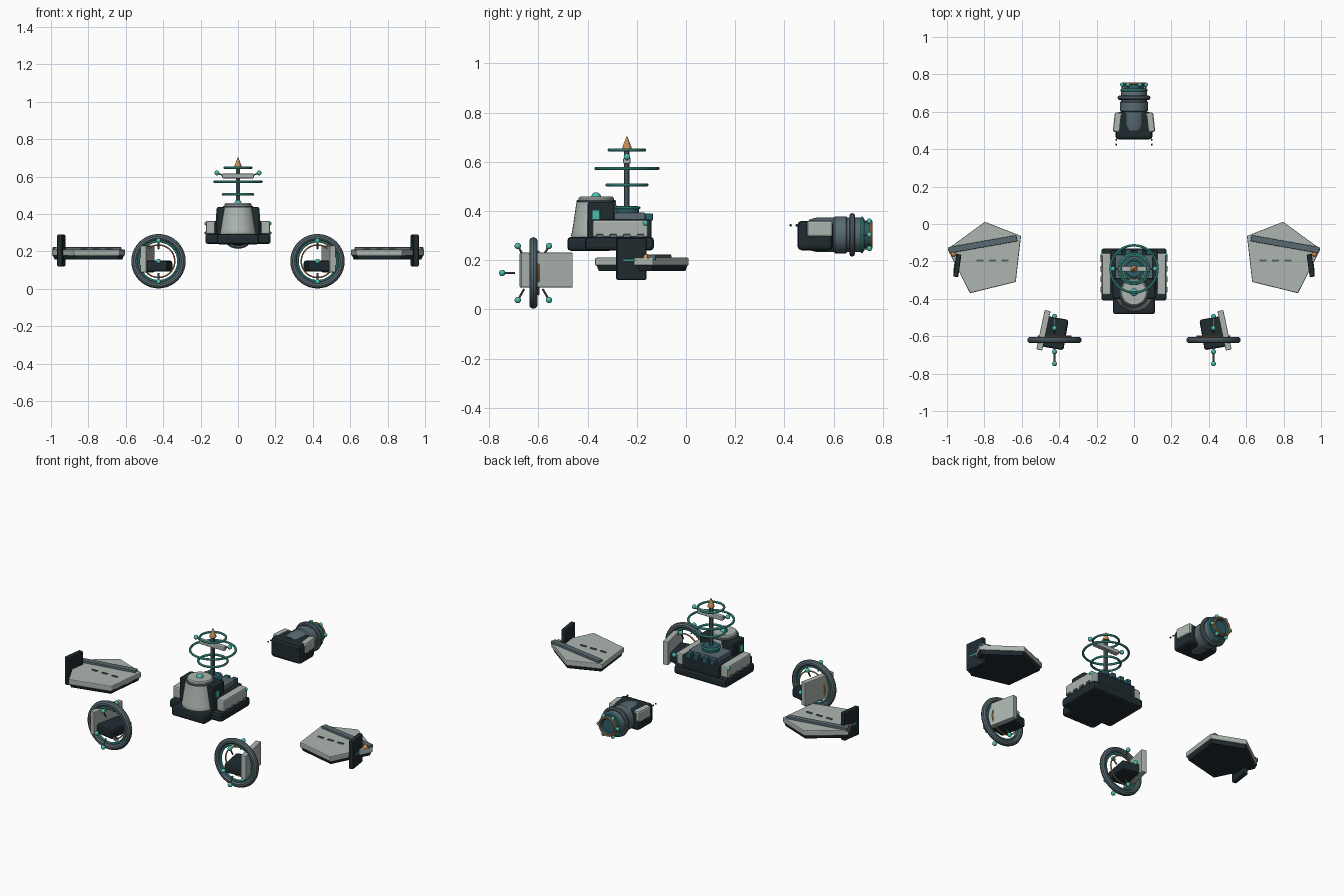
import bpy, bmesh, math
from mathutils import Vector, Matrix

if "Cube" in bpy.data.objects:
    bpy.data.objects.remove(bpy.data.objects["Cube"])

R = math.radians


def mat(name, c):
    m = bpy.data.materials.new(name)
    m.diffuse_color = (*c, 1)
    m.use_nodes = True
    m.node_tree.nodes["Principled BSDF"].inputs["Base Color"].default_value = m.diffuse_color
    return m


LIGHT = mat("pale_panel", (0.42, 0.47, 0.44))
DARK = mat("dark_hull", (0.014, 0.025, 0.03))
STEEL = mat("blue_steel", (0.10, 0.145, 0.165))
TEAL = mat("teal_glow", (0.07, 0.52, 0.43))
DEEP = mat("deep_teal", (0.025, 0.11, 0.14))
ORANGE = mat("orange_metal", (0.62, 0.28, 0.10))


def finish(name, bm, m, loc=(0, 0, 0), rot=(0, 0, 0), bevel=0, smooth=False):
    bmesh.ops.recalc_face_normals(bm, faces=bm.faces)
    me = bpy.data.meshes.new(name)
    bm.to_mesh(me)
    bm.free()
    me.materials.append(m)
    o = bpy.data.objects.new(name, me)
    bpy.context.collection.objects.link(o)
    o.location, o.rotation_euler = loc, rot
    if bevel:
        b = o.modifiers.new("bevel", 'BEVEL')
        b.width, b.segments = bevel, 2
    if smooth:
        bpy.ops.object.select_all(action='DESELECT')
        o.select_set(True)
        bpy.context.view_layer.objects.active = o
        bpy.ops.object.shade_smooth_by_angle(angle=R(35))
    return o


def box(name, m, loc, size, rz=0, bevel=0.006):
    bm = bmesh.new()
    bmesh.ops.create_cube(bm, size=1)
    bmesh.ops.scale(bm, vec=size, verts=bm.verts)
    return finish(name, bm, m, loc, (0, 0, rz), bevel)


def lathe(name, m, loc, prof, rot=(0, 0, 0), n=32, closed=False):
    """Spin an (r, z) profile around local z."""
    bm = bmesh.new()
    rings = [[bm.verts.new((r * math.cos(2 * math.pi * i / n), r * math.sin(2 * math.pi * i / n), z))
              for i in range(n)] for r, z in prof]
    pairs = list(zip(rings, rings[1:])) + ([(rings[-1], rings[0])] if closed else [])
    for a, b in pairs:
        for i in range(n):
            j = (i + 1) % n
            bm.faces.new((a[i], a[j], b[j], b[i]))
    if not closed:
        bm.faces.new(rings[0])
        bm.faces.new(rings[-1])
    return finish(name, bm, m, loc, rot, smooth=True)


def ring(name, m, loc, R1, r2, rot=(0, 0, 0)):
    prof = [(R1 + r2 * math.cos(math.tau * k / 10), r2 * math.sin(math.tau * k / 10)) for k in range(10)]
    return lathe(name, m, loc, prof, rot, 40, True)


def ball(name, m, loc, r):
    bm = bmesh.new()
    bmesh.ops.create_uvsphere(bm, u_segments=16, v_segments=10, radius=r)
    return finish(name, bm, m, loc, smooth=True)


def rod(name, m, a, b, r):
    a, b = Vector(a), Vector(b)
    q = (b - a).to_track_quat('Z', 'Y').to_euler()
    return lathe(name, m, a, [(r, 0), (r, (b - a).length)], q, 10)


def slab(name, m, pts, z0, z1, inset=1.0, bevel=0):
    """Polygon prism, its lower face scaled by inset about the centre."""
    cx, cy = (sum(p[k] for p in pts) / len(pts) for k in (0, 1))
    bm = bmesh.new()
    lo = [bm.verts.new((cx + (x - cx) * inset, cy + (y - cy) * inset, z0)) for x, y in pts]
    hi = [bm.verts.new((x, y, z1)) for x, y in pts]
    bm.faces.new(lo)
    bm.faces.new(hi)
    for i in range(len(pts)):
        j = (i + 1) % len(pts)
        bm.faces.new((lo[i], lo[j], hi[j], hi[i]))
    return finish(name, bm, m, bevel=bevel)


ALONG_Y = (-R(90), 0, 0)   # local z -> +y

# --- Central hub ---
box("hub_base", DARK, (0, -0.27, 0.267), (0.35, 0.28, 0.054), bevel=0.014)
box("hub_front_base", DARK, (0, -0.39, 0.266), (0.225, 0.185, 0.056), bevel=0.014)
box("hub_core", DARK, (0, -0.25, 0.325), (0.25, 0.22, 0.08))
box("hub_pillar_block", DARK, (0, -0.345, 0.36), (0.23, 0.11, 0.155), bevel=0.01)
box("engine_deck", STEEL, (0, -0.235, 0.377), (0.20, 0.14, 0.034))
lathe("cockpit_turret", LIGHT, (0, -0.365, 0),
      [(0.097, 0.285), (0.102, 0.30), (0.098, 0.315), (0.08, 0.435), (0.073, 0.442)])
ring("turret_collar", STEEL, (0, -0.365, 0.438), 0.075, 0.006)
lathe("turret_lid", LIGHT, (0, -0.365, 0), [(0.072, 0.43), (0.072, 0.452), (0.066, 0.458)])
ball("turret_beacon", TEAL, (0, -0.365, 0.456), 0.02)
for s in (-1, 1):
    box("hub_side_pod", LIGHT, (s * 0.147, -0.267, 0.328), (0.05, 0.225, 0.07), bevel=0.008)
    box("hub_window", TEAL, (s * 0.114, -0.365, 0.383), (0.008, 0.03, 0.038), bevel=0.002)
    ball("pod_lamp", TEAL, (s * 0.168, -0.165, 0.35), 0.011)
    for k in range(4):
        box("pod_vent", STEEL, (s * 0.172, -0.35 + k * 0.055, 0.299), (0.014, 0.03, 0.014), bevel=0.003)
    for k in range(2):
        box("deck_vent", DEEP, (s * (0.03 + 0.05 * k), -0.15, 0.375), (0.03, 0.03, 0.03), bevel=0.003)

# --- Antenna mast ---
Y = -0.24
lathe("mast_base", DEEP, (0, Y, 0), [(0.05, 0.39), (0.05, 0.412), (0.043, 0.42)])
ring("mast_base_ring", TEAL, (0, Y, 0.413), 0.05, 0.005)
rod("mast", STEEL, (0, Y, 0.41), (0, Y, 0.66), 0.012)
for z, r in ((0.506, 0.081), (0.573, 0.126), (0.648, 0.072)):
    ring("antenna_ring", TEAL, (0, Y, z), r, 0.0065)
lathe("antenna_tip", ORANGE, (0, Y, 0), [(0.019, 0.652), (0.019, 0.657), (0.002, 0.703)], n=16)
box("antenna_bar", LIGHT, (0, Y, 0.604), (0.17, 0.03, 0.026))
for s in (-1, 1):
    rod("antenna_arm", STEEL, (s * 0.08, Y, 0.607), (s * 0.112, Y, 0.62), 0.004)
    ball("antenna_node", TEAL, (s * 0.113, Y, 0.62), 0.013)

# --- Wings ---
wing = [(0.797, 0.012), (0.604, -0.064), (0.632, -0.31), (0.877, -0.37), (0.997, -0.134)]
for s in (-1, 1):
    pts = [(s * x, y) for x, y in wing]
    slab("wing_plate", LIGHT, pts, 0.178, 0.21, 1.0, 0.005)
    slab("wing_underside", DARK, [(s * (0.79 + (x * 1 - 0.79) * 0.97), -0.17 + (y + 0.17) * 0.97) for x, y in wing],
         0.157, 0.18, 0.95)
    box("wing_spar", STEEL, (s * 0.808, -0.108, 0.212), (0.37, 0.034, 0.022), -s * R(10), 0.004)
    for k in range(3):
        box("wing_slot", STEEL, (s * (0.69 + 0.067 * k), -0.195, 0.211), (0.038, 0.012, 0.008), bevel=0.002)
    box("wing_fin", DARK, (s * 0.945, -0.222, 0.205), (0.028, 0.122, 0.17), s * R(8), 0.006)
    box("fin_light", TEAL, (s * 0.959, -0.222, 0.20), (0.006, 0.065, 0.008), s * R(8), 0.002)
    ball("wing_tip_lamp", ORANGE, (s * 0.965, -0.16, 0.21), 0.015)

# --- Front ring pods ---
for s in (-1, 1):
    c = Vector((s * 0.425, -0.62, 0.148))
    ring("pod_ring", STEEL, c, 0.128, 0.0175, ALONG_Y)
    ring("pod_inner_ring", TEAL, c, 0.106, 0.006, ALONG_Y)
    ring("pod_orange_ring", ORANGE, c + Vector((0, 0.02, 0)), 0.087, 0.004, ALONG_Y)
    box("pod_body", DARK, (s * 0.425, -0.583, 0.122), (0.125, 0.165, 0.058), s * R(10), 0.012)
    box("pod_shield", LIGHT, (s * 0.484, -0.568, 0.16), (0.032, 0.215, 0.142), s * R(12), 0.004)
    for k in range(6):
        d = Vector((0, math.cos(k * R(60)), math.sin(k * R(60))))
        rod("pod_sensor_arm", STEEL, c + d * 0.075, c + d * 0.125, 0.0045)
        ball("pod_sensor", TEAL, c + d * 0.127, 0.013)

# --- Rear thruster ---
Z = 0.303
box("thruster_block", DARK, (0, 0.525, 0.3), (0.2, 0.145, 0.12), bevel=0.018)
lathe("thruster_barrel", STEEL, (0, 0, Z), [(0.062, 0.50), (0.07, 0.53), (0.07, 0.60), (0.075, 0.605),
      (0.075, 0.65), (0.07, 0.655), (0.07, 0.715), (0.064, 0.725)], ALONG_Y)
ring("thruster_flange", STEEL, (0, 0.675, Z), 0.077, 0.0115, ALONG_Y)
ring("thruster_teal_ring", TEAL, (0, 0.715, Z), 0.068, 0.006, ALONG_Y)
lathe("thruster_nozzle", DEEP, (0, 0, Z), [(0.055, 0.70), (0.055, 0.745), (0.045, 0.75), (0.04, 0.74)], ALONG_Y)
ring("nozzle_orange_ring", ORANGE, (0, 0.752, Z), 0.053, 0.006, ALONG_Y)
for k in range(6):
    a = k * R(60)
    p = Vector((0.064 * math.cos(a), 0.745, Z + 0.064 * math.sin(a)))
    rod("nozzle_pin", STEEL, p - Vector((0, 0.03, 0)), p, 0.004)
    ball("nozzle_node", TEAL, p, 0.011)
for s in (-1, 1):
    box("thruster_side_pod", LIGHT, (s * 0.088, 0.543, 0.328), (0.04, 0.105, 0.066), s * R(6), 0.01)
    for y in (0.425, 0.45):
        ball("thruster_spark", DARK, (s * 0.095, y, 0.342), 0.005)
